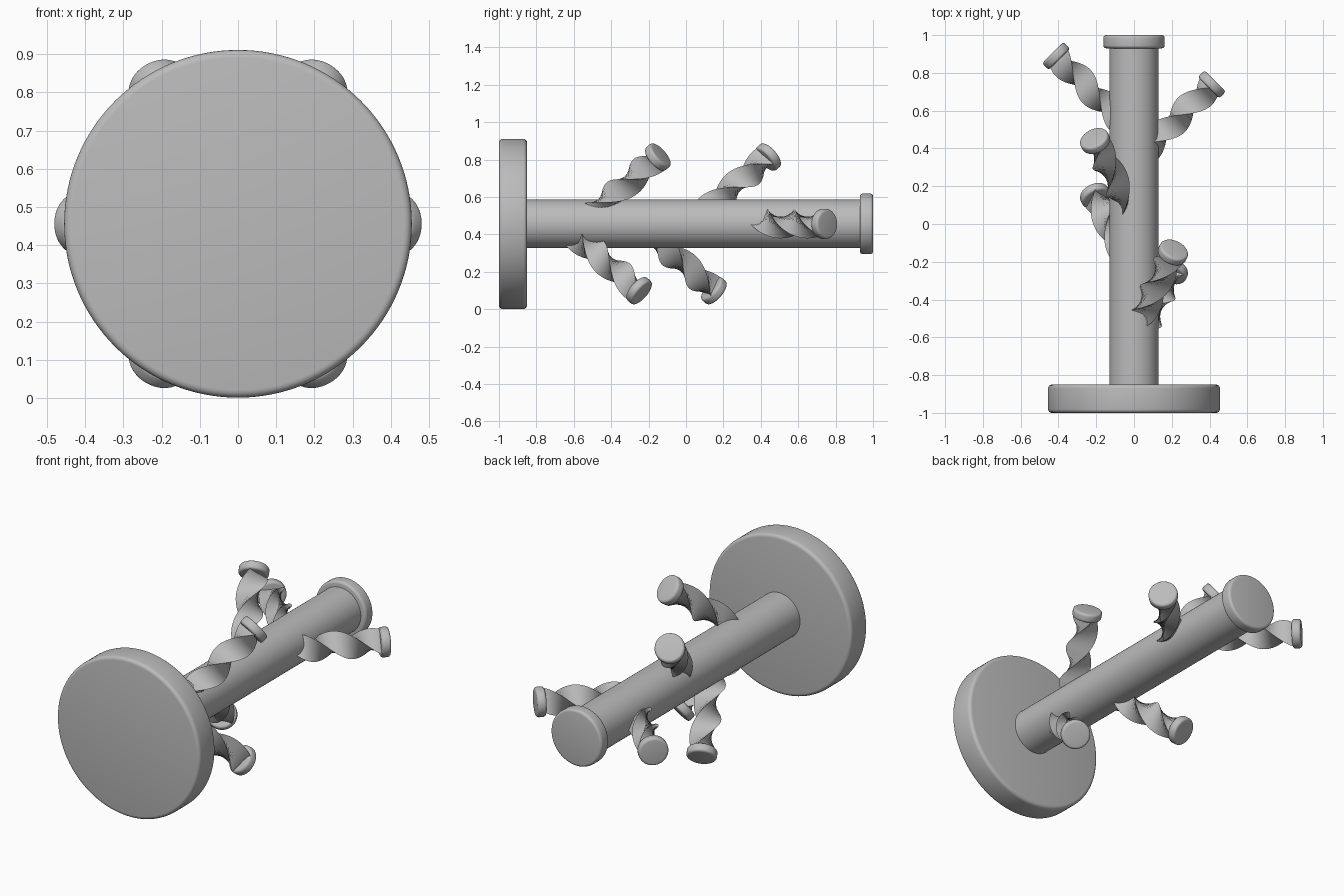
import bpy, bmesh, math
from mathutils import Matrix, Vector

cube = bpy.data.objects.get("Cube")
if cube:
    bpy.data.objects.remove(cube, do_unlink=True)

AXIS_Z = 0.456
grey = bpy.data.materials.new("plain grey")
grey.use_nodes = True
grey.diffuse_color = (0.5, 0.5, 0.5, 1)
grey.node_tree.nodes["Principled BSDF"].inputs["Base Color"].default_value = (0.5, 0.5, 0.5, 1)


def finish(bm, name, matrix):
    """Turn a bmesh into a placed, smooth shaded object."""
    bmesh.ops.recalc_face_normals(bm, faces=bm.faces)
    mesh = bpy.data.meshes.new(name)
    bm.to_mesh(mesh)
    bm.free()
    mesh.materials.append(grey)
    obj = bpy.data.objects.new(name, mesh)
    bpy.context.collection.objects.link(obj)
    obj.matrix_world = matrix
    bpy.ops.object.select_all(action="DESELECT")
    obj.select_set(True)
    bpy.context.view_layer.objects.active = obj
    bpy.ops.object.shade_smooth_by_angle(angle=math.radians(35))
    return obj


def disc(name, radius, start, end, matrix, bevel=0.0, sides=96):
    """Cylinder along local z from start to end, with rounded rims."""
    bm = bmesh.new()
    bmesh.ops.create_cone(bm, cap_ends=True, segments=sides, radius1=radius,
                          radius2=radius, depth=end - start,
                          matrix=Matrix.Translation((0, 0, (start + end) / 2)))
    if bevel:
        rims = [e for e in bm.edges if abs(e.verts[0].co.z - e.verts[1].co.z) < 1e-5]
        bmesh.ops.bevel(bm, geom=rims, offset=bevel, segments=4, profile=0.5, affect="EDGES")
    return finish(bm, name, matrix)


def twisted_bar(name, radius, length, twist, phase, matrix, rings=48):
    """Triangular bar along local z, twisted around its own axis."""
    bm = bmesh.new()
    loops = []
    for i in range(rings + 1):
        t = i / rings
        angles = [phase + twist * t + k * math.tau / 3 for k in range(3)]
        loops.append([bm.verts.new((radius * math.cos(a), radius * math.sin(a), length * t))
                      for a in angles])
    for low, high in zip(loops, loops[1:]):
        for k in range(3):
            n = (k + 1) % 3
            bm.faces.new((low[k], low[n], high[n], high[k]))
    bm.faces.new(loops[0][::-1])
    bm.faces.new(loops[-1])
    return finish(bm, name, matrix)


# Main body: local z runs along the post, towards +y
body = Matrix.Translation((0, 0, AXIS_Z)) @ Matrix.Rotation(-math.pi / 2, 4, "X")
disc("base", 0.455, -1, -0.85, body, 0.02, 128)
disc("post", 0.13, -0.86, 0.95, body)
disc("post_cap", 0.162, 0.93, 1, body, 0.015)

# Pegs: angle around the post, and y of the outer end
PEGS = {"left": (0, 0.757), "upper_left": (60, -0.133), "upper_right": (120, 0.457),
        "right": (180, 0.907), "lower_right": (240, 0.167), "lower_left": (300, -0.233)}
REACH = 0.43
LENGTH = REACH * math.sqrt(2)

for side, (angle, tip_y) in PEGS.items():
    # Peg axis leans halfway between outward and +y
    d = Vector((1, 1, 0)).normalized()
    u = Vector((1, -1, 0)).normalized()
    frame = Matrix((u, d.cross(u), d)).transposed().to_4x4()
    spin = Matrix.Rotation(-math.radians(angle), 4, "Y")
    place = Matrix.Translation((0, tip_y - REACH, AXIS_Z)) @ spin @ frame
    twisted_bar(side + "_peg", 0.077, LENGTH - 0.03, math.tau * 0.95, -math.pi / 3, place)
    disc(side + "_peg_cap", 0.08, LENGTH - 0.05, LENGTH, place, 0.014, 48)
